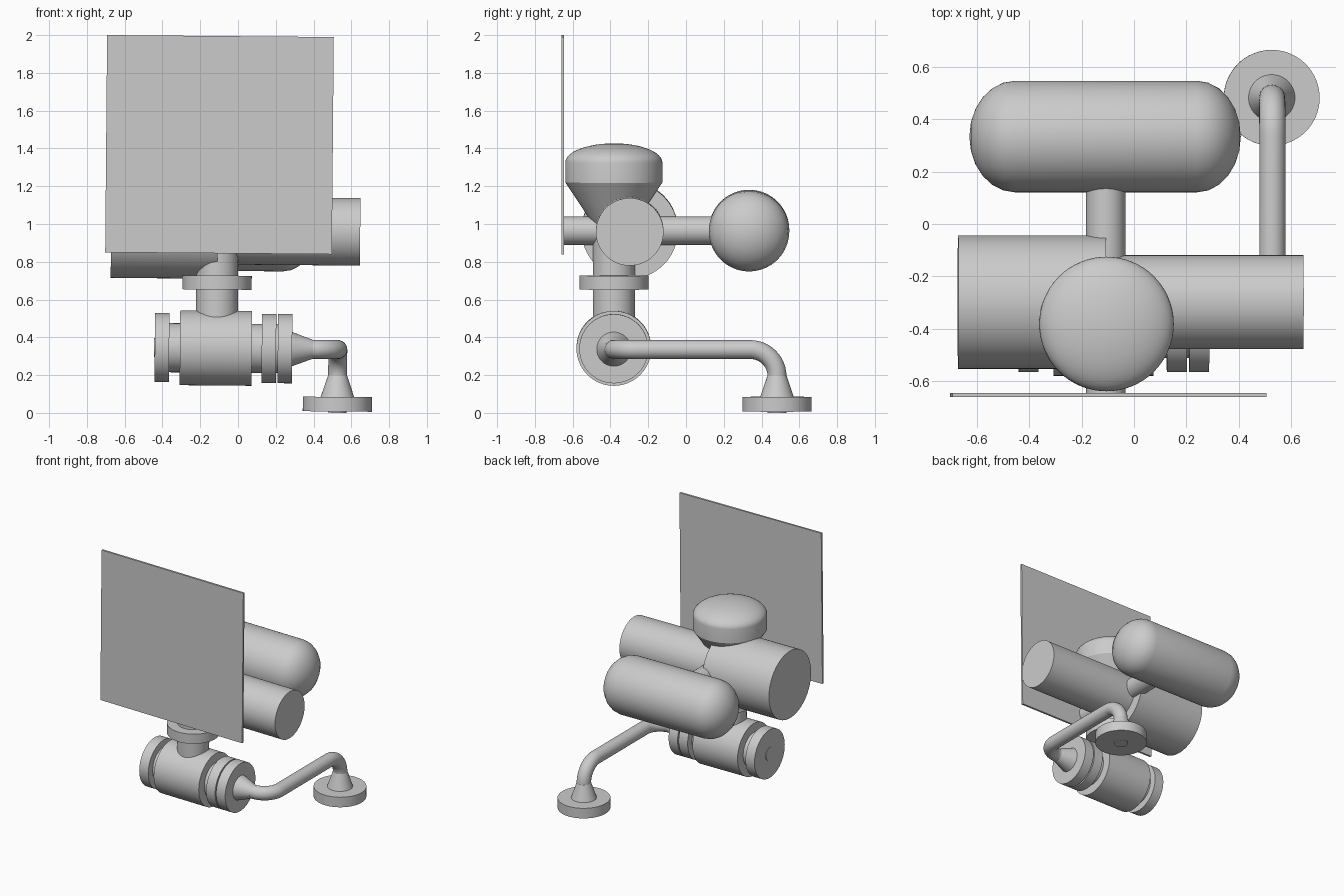
import bpy, bmesh, math
from mathutils import Matrix, Vector

if "Cube" in bpy.data.objects:
    bpy.data.objects.remove(bpy.data.objects["Cube"])

# The whole assembly leans half a degree about y, around the main junction
PIVOT = Vector((-0.108, 0, 0.965))
TILT = Matrix.Translation(PIVOT) @ Matrix.Rotation(math.radians(0.5), 4, 'Y') @ Matrix.Translation(-PIVOT)
CX, PY = -0.108, -0.382      # column position
MAIN_Z, PUMP_Z = 0.965, 0.343


def finish(name, bm, smooth=True):
    bmesh.ops.recalc_face_normals(bm, faces=bm.faces[:])
    me = bpy.data.meshes.new(name)
    bm.to_mesh(me)
    bm.free()
    if smooth:
        me.polygons.foreach_set("use_smooth", [True] * len(me.polygons))
        me.set_sharp_from_angle(angle=math.radians(28))
    ob = bpy.data.objects.new(name, me)
    bpy.context.collection.objects.link(ob)
    ob.matrix_world = TILT
    return ob


def lathe(name, axis, a, b, profile, segs=64):
    """Revolve (radius, position) pairs; a and b are the other two coordinates in order."""
    bm = bmesh.new()
    rings = []
    for r, t in profile:
        ring = []
        for i in range(segs if r > 1e-6 else 1):
            ang = 2 * math.pi * i / segs
            u, v = a + r * math.cos(ang), b + r * math.sin(ang)
            co = {'x': (t, u, v), 'y': (u, t, v), 'z': (u, v, t)}[axis]
            ring.append(bm.verts.new(co))
        rings.append(ring)
    for p, q in zip(rings, rings[1:]):
        for i in range(segs):
            j = (i + 1) % segs
            if len(p) == 1:
                bm.faces.new((p[0], q[i], q[j]))
            elif len(q) == 1:
                bm.faces.new((p[i], q[0], p[j]))
            else:
                bm.faces.new((p[i], q[i], q[j], p[j]))
    for ring in (rings[0], rings[-1]):
        if len(ring) > 1:
            bm.faces.new(ring)
    return finish(name, bm)


def rod(name, axis, a, b, r, t0, t1):
    return lathe(name, axis, a, b, [(r, t0), (r, t1)])


def dome(r, base, height, n):
    """Elliptical cap profile from its base to its pole."""
    pts = [(r * math.cos(k * math.pi / 2 / n), base + height * math.sin(k * math.pi / 2 / n)) for k in range(n)]
    return pts + [(0, base + height)]


# Flat square panel at the front
bm = bmesh.new()
bmesh.ops.create_cube(bm, size=1, matrix=Matrix.Translation((CX + 0.006, -0.6525, 1.42))
                      @ Matrix.Diagonal((1.2, 0.015, 1.15, 1)))
finish("front_panel", bm, smooth=False)

# Round-ended tank at the back and the pipe joining it to the panel
lathe("rear_tank", 'x', 0.334, MAIN_Z,
      dome(0.213, -0.454, -0.175, 6)[::-1] + dome(0.213, 0.24, 0.168, 6))
rod("cross_pipe", 'y', CX, MAIN_Z, 0.075, -0.65, 0.2)

# Wide and narrow horizontal drums
rod("large_drum", 'x', -0.298, MAIN_Z, 0.255, -0.672, CX)
rod("small_drum", 'x', -0.298, MAIN_Z, 0.179, CX - 0.02, 0.647)

# Domed hopper running down into the vertical column
lathe("hopper", 'z', CX, PY,
      [(0.111, 0.7), (0.111, 1.0), (0.257, 1.22)] + dome(0.257, 1.326, 0.101, 12))
rod("column_pipe", 'z', CX, PY, 0.111, 0.4, 0.75)
rod("column_flange", 'z', CX, PY, 0.183, 0.653, 0.727)

# Pump body, necks and flanges along x
rod("pump_body", 'x', PY, PUMP_Z, 0.198, -0.302, 0.079)
rod("pump_neck", 'x', PY, PUMP_Z, 0.13, -0.40, 0.15)
for name, x in (("left_flange", -0.435), ("inner_flange", 0.131), ("outer_flange", 0.216)):
    rod(name, 'x', PY, PUMP_Z, 0.183, x, x + 0.076)
rod("flange_gasket", 'x', PY, PUMP_Z, 0.13, 0.18, 0.24)
rod("left_end_stub", 'x', PY, PUMP_Z, 0.05, -0.44, -0.42)

# Outlet pipe: sideways elbow, straight run, then a downward elbow
PX, FY, R1, R2, PZ = 0.534, 0.482, 0.13, 0.142, 0.341
lathe("outlet_cone", 'x', PY, PZ, [(0.093, 0.285), (0.05, 0.402)])
path = [(0.36, PY, PZ)]
for k in range(13):
    t = k * math.pi / 24
    path.append((PX - R1 + R1 * math.sin(t), PY + R1 - R1 * math.cos(t), PZ))
for k in range(13):
    t = k * math.pi / 24
    path.append((PX, FY - R2 + R2 * math.sin(t), PZ - R2 + R2 * math.cos(t)))
path.append((PX, FY, 0.12))
bm = bmesh.new()
pts = [Vector(p) for p in path]
rings = []
for i, p in enumerate(pts):
    d = (pts[min(i + 1, len(pts) - 1)] - pts[max(i - 1, 0)]).normalized()
    # side vector turns with the path so the tube never twists
    side = Vector((0, 0, 1)).cross(d) if i < 14 else Vector((-1, 0, 0))
    side.normalize()
    up = d.cross(side)
    rings.append([bm.verts.new(p + 0.05 * (side * math.cos(a) + up * math.sin(a)))
                  for a in (2 * math.pi * j / 32 for j in range(32))])
for p, q in zip(rings, rings[1:]):
    for j in range(32):
        bm.faces.new((p[j], p[(j + 1) % 32], q[(j + 1) % 32], q[j]))
bm.faces.new(rings[0])
bm.faces.new(rings[-1])
finish("outlet_pipe", bm)

# Floor flange with its cone and a small stub beneath
lathe("floor_cone", 'z', PX, FY, [(0.092, 0.08), (0.05, 0.205)])
rod("floor_flange", 'z', PX, FY, 0.183, 0.013, 0.09)
rod("floor_stub", 'z', PX, FY, 0.05, 0.006, 0.03)
